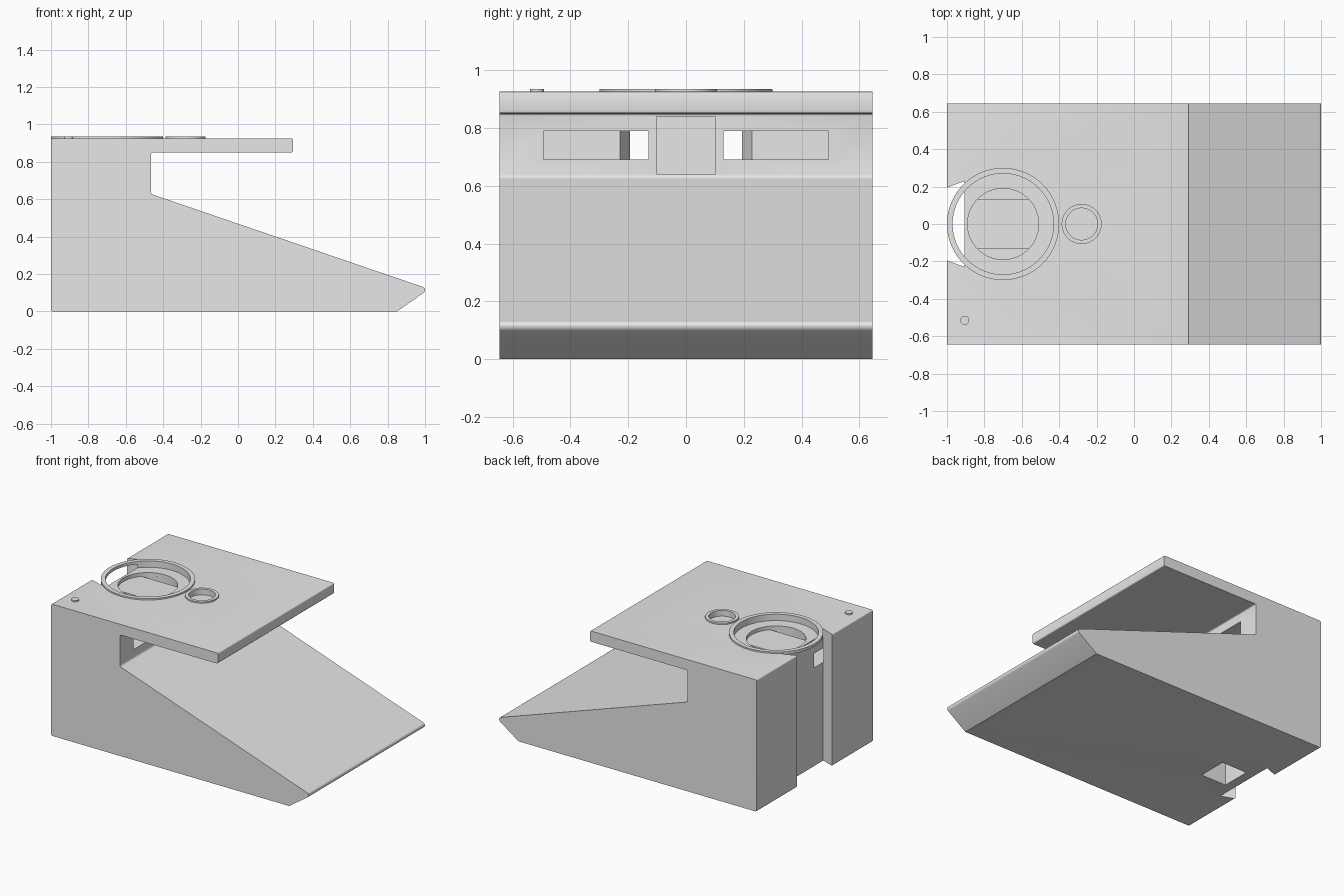
import bpy, bmesh
from math import sin, cos, pi, asin
from mathutils import Vector

if "Cube" in bpy.data.objects:
    bpy.data.objects.remove(bpy.data.objects["Cube"], do_unlink=True)

grey = bpy.data.materials.new("light_grey")
grey.use_nodes = True
grey.diffuse_color = (0.8, 0.8, 0.8, 1)
grey.node_tree.nodes["Principled BSDF"].inputs["Base Color"].default_value = (0.8, 0.8, 0.8, 1)

HALF_WIDTH = 0.645
TOP = 0.925
PUCK_X, BUTTON_X = -0.7, -0.28


def finish(name, bm):
    bmesh.ops.recalc_face_normals(bm, faces=bm.faces)
    mesh = bpy.data.meshes.new(name)
    bm.to_mesh(mesh)
    bm.free()
    mesh.materials.append(grey)
    obj = bpy.data.objects.new(name, mesh)
    bpy.context.collection.objects.link(obj)
    return obj


def extrude(points, direction):
    """Closed solid from a planar outline and an extrusion vector."""
    bm = bmesh.new()
    face = bm.faces.new([bm.verts.new(p) for p in points])
    grown = bmesh.ops.extrude_face_region(bm, geom=[face], use_keep_orig=True)
    verts = [g for g in grown["geom"] if isinstance(g, bmesh.types.BMVert)]
    bmesh.ops.translate(bm, verts=verts, vec=direction)
    return bm


def prism(name, outline, z0, z1):
    return finish(name, extrude([(x, y, z0) for x, y in outline], Vector((0, 0, z1 - z0))))


def box(name, x0, x1, y0, y1, z0, z1):
    return prism(name, [(x0, y0), (x1, y0), (x1, y1), (x0, y1)], z0, z1)


def circle(cx, cy, r, n=64):
    return [(cx + r * cos(2 * pi * i / n), cy + r * sin(2 * pi * i / n)) for i in range(n)]


def ring(name, cx, r_in, r_out, z0, z1, n=64):
    bm = bmesh.new()
    rows = [[bm.verts.new((x, y, z)) for x, y in circle(cx, 0, r, n)]
            for r, z in ((r_in, z0), (r_out, z0), (r_out, z1), (r_in, z1))]
    for k in range(4):
        a, b = rows[k], rows[(k + 1) % 4]
        for i in range(n):
            j = (i + 1) % n
            bm.faces.new((a[i], a[j], b[j], b[i]))
    return finish(name, bm)


def smooth(obj):
    bpy.ops.object.select_all(action='DESELECT')
    obj.select_set(True)
    bpy.context.view_layer.objects.active = obj
    bpy.ops.object.shade_smooth_by_angle(angle=0.5)


# Wedge body with overhanging shelf: side profile with softened corners
profile = [(-1, 0), (0.85, 0), (1, 0.105), (1, 0.127), (-0.465, 0.628),
           (-0.465, 0.85), (0.295, 0.85), (0.295, TOP), (-1, TOP)]
bm = extrude([(x, -HALF_WIDTH, z) for x, z in profile], Vector((0, 2 * HALF_WIDTH, 0)))
long_edges = [e for e in bm.edges if e.calc_length() > 1.2
              and abs(e.verts[0].co.y - e.verts[1].co.y) > 1
              and abs(e.verts[0].co.x - 0.85) > 0.01]
bmesh.ops.bevel(bm, geom=long_edges, offset=0.01, segments=3, profile=0.5, affect='EDGES')
body = finish("stand_body", bm)

# Dovetail notch down the back
cutters = [prism("notch_cutter", [(-1.06, -0.172), (-0.905, -0.23), (-0.905, 0.23), (-1.06, 0.172)],
                 -0.1, 1.1)]
# Round seat, its deeper well and the small button recess
cutters += [prism("seat_cutter", circle(PUCK_X, 0, 0.27), 0.89, 1.1),
            prism("well_cutter", circle(PUCK_X, 0, 0.19), 0.865, 1.1),
            prism("button_cutter", circle(BUTTON_X, 0, 0.085), 0.895, 1.1)]
# Side slots and the curved openings that drop into them from the well
start = asin(0.13 / 0.19)
for s in (-1, 1):
    lo, hi = sorted((s * 0.13, s * 0.493))
    cutters.append(box("slot_cutter", -0.908, -0.3, lo, hi, 0.69, 0.79))
    angles = [start + (pi - 2 * start) * i / 20 for i in range(21)]
    arc = [(PUCK_X + 0.19 * cos(a), s * 0.19 * sin(a)) for a in angles]
    cutters.append(prism("drop_cutter", arc, 0.69, 0.88))
# Cable channel: up from the base and out through the inner wall
cutters += [box("riser_cutter", -0.84, -0.645, -0.102, 0.102, -0.1, 0.84),
            box("outlet_cutter", -0.84, -0.4, -0.102, 0.102, 0.64, 0.84)]

for c in cutters:
    c.hide_render = True
    mod = body.modifiers.new(c.name, 'BOOLEAN')
    mod.operation, mod.solver, mod.object = 'DIFFERENCE', 'EXACT', c
bpy.context.view_layer.update()
cut_mesh = bpy.data.meshes.new_from_object(body.evaluated_get(bpy.context.evaluated_depsgraph_get()))
body.modifiers.clear()
body.data = cut_mesh
for c in cutters:
    bpy.data.objects.remove(c, do_unlink=True)

# Raised rims and the small locating pin
parts = [body,
         ring("seat_rim", PUCK_X, 0.27, 0.3, 0.915, 0.935),
         ring("button_rim", BUTTON_X, 0.085, 0.107, 0.915, 0.935),
         prism("locating_pin", circle(-0.905, -0.515, 0.024, 32), 0.915, 0.935)]
for p in parts:
    smooth(p)
